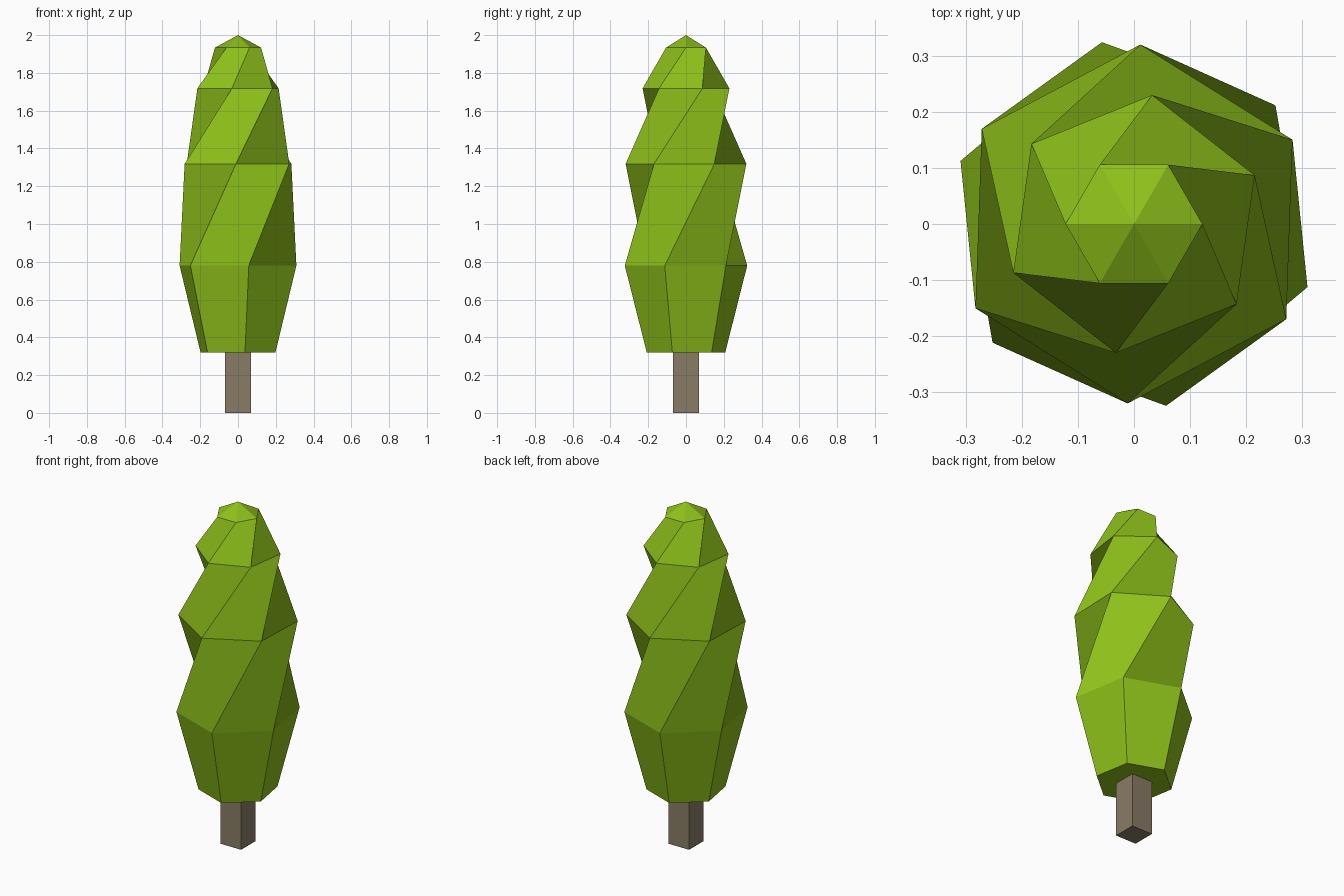
import bpy, bmesh
from math import cos, sin, radians

if "Cube" in bpy.data.objects:
    bpy.data.objects.remove(bpy.data.objects["Cube"])


def material(name, color):
    m = bpy.data.materials.new(name)
    m.diffuse_color = (*color, 1)
    m.use_nodes = True
    m.node_tree.nodes["Principled BSDF"].inputs["Base Color"].default_value = m.diffuse_color
    return m


def finish(name, bm, mat):
    bmesh.ops.recalc_face_normals(bm, faces=bm.faces)
    me = bpy.data.meshes.new(name)
    bm.to_mesh(me)
    bm.free()
    me.materials.append(mat)
    ob = bpy.data.objects.new(name, me)
    bpy.context.collection.objects.link(ob)
    return ob


# Foliage: twisted stack of hexagons (height, radius, turn in degrees)
SIDES = 6
RINGS = [(0.32, 0.211, 40), (0.78, 0.329, 40), (1.318, 0.32, 88),
         (1.718, 0.232, 142), (1.934, 0.122, 180)]
bm = bmesh.new()
rings = []
for z, r, turn in RINGS:
    angles = [radians(turn + 360 * i / SIDES) for i in range(SIDES)]
    rings.append([bm.verts.new((r * cos(a), r * sin(a), z)) for a in angles])
for low, high in zip(rings, rings[1:]):
    for i in range(SIDES):
        j = (i + 1) % SIDES
        bm.faces.new((low[i], low[j], high[j], high[i]))
bm.faces.new(rings[0][::-1])
tip = bm.verts.new((0, 0, 2))
for i in range(SIDES):
    bm.faces.new((rings[-1][i], rings[-1][(i + 1) % SIDES], tip))
finish("foliage", bm, material("leaf_green", (0.27, 0.53, 0.01)))

# Trunk: square post
bm = bmesh.new()
bmesh.ops.create_cube(bm, size=1)
bmesh.ops.scale(bm, vec=(0.135, 0.135, 0.32), verts=bm.verts)
bmesh.ops.translate(bm, vec=(0, 0, 0.16), verts=bm.verts)
finish("trunk", bm, material("bark", (0.25, 0.20, 0.13)))
